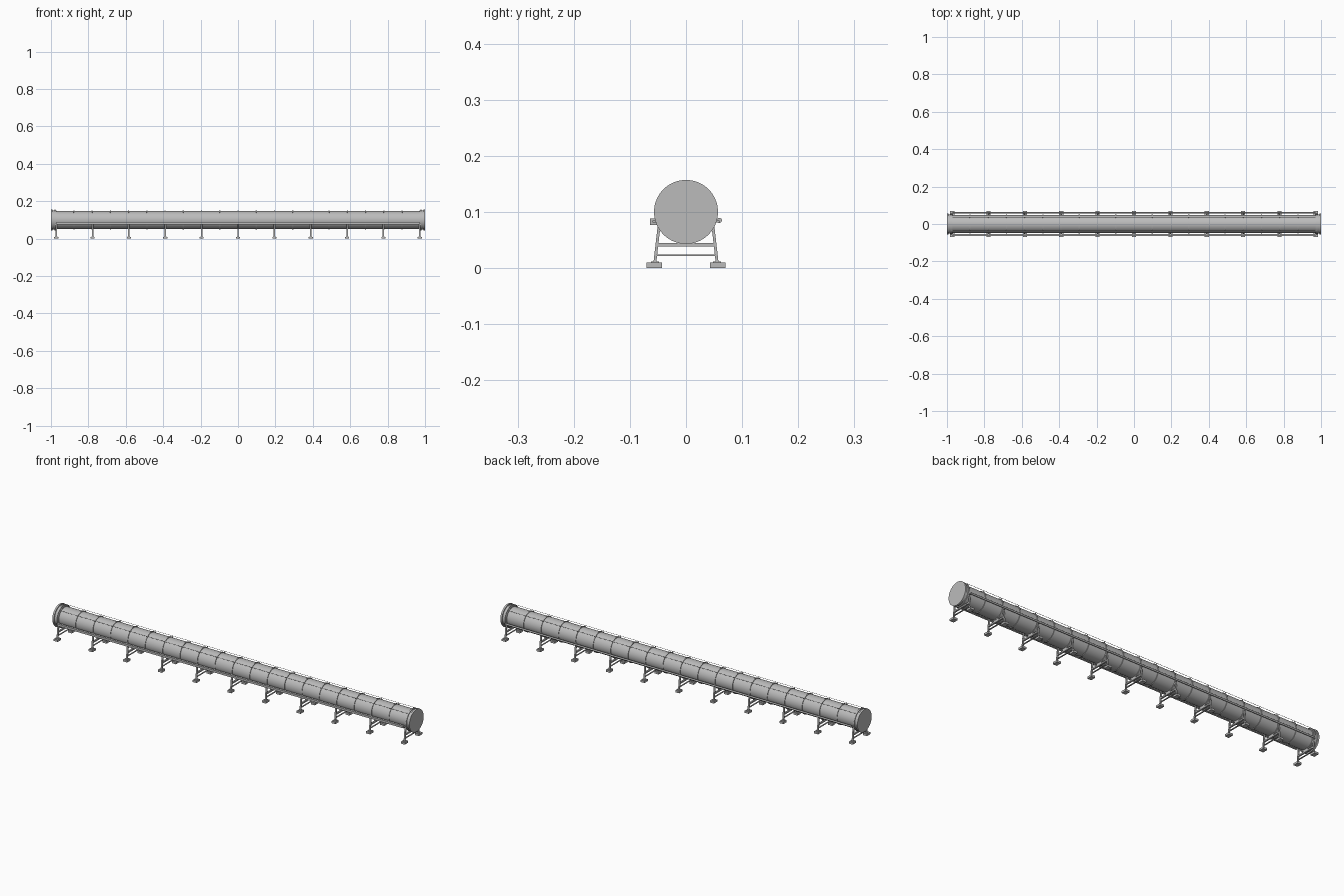
import bpy
from math import pi, radians, sin, cos
from mathutils import Vector

if "Cube" in bpy.data.objects:
    bpy.data.objects.remove(bpy.data.objects["Cube"], do_unlink=True)

steel = bpy.data.materials.new("steel_grey")
steel.use_nodes = True
steel.diffuse_color = (0.5, 0.5, 0.5, 1)
steel.node_tree.nodes["Principled BSDF"].inputs["Base Color"].default_value = (0.5, 0.5, 0.5, 1)

AXIS_Z = 0.1
TUBE_R = 0.048


def finish(name):
    ob = bpy.context.object
    ob.name = name
    ob.data.materials.append(steel)
    return ob


def disc(name, x0, x1, radius, y=0, z=AXIS_Z, sides=64):
    """Solid cylinder lying along x."""
    bpy.ops.mesh.primitive_cylinder_add(
        vertices=sides, radius=radius, depth=abs(x1 - x0),
        location=((x0 + x1) / 2, y, z), rotation=(0, pi / 2, 0))
    ob = finish(name)
    bpy.ops.object.shade_smooth_by_angle(angle=radians(35))
    return ob


def box(name, centre, size, tilt=0):
    bpy.ops.mesh.primitive_cube_add(size=1, location=centre, rotation=(tilt, 0, 0))
    ob = finish(name)
    ob.scale = size
    return ob


def beam(name, x, a, b, width, thick):
    """Bar in a yz plane between two (y, z) points."""
    a, b = Vector((x, *a)), Vector((x, *b))
    d = b - a
    ob = box(name, (a + b) / 2, (width, thick, d.length))
    ob.rotation_mode = 'QUATERNION'
    ob.rotation_quaternion = Vector((0, 0, 1)).rotation_difference(d)
    return ob


# Main tube and its closed, flanged ends
disc("main_tube", -0.99, 0.99, TUBE_R)
for s, side in ((-1, "right"), (1, "left")):
    disc(side + "_end_plate", s * 0.991, s, 0.057)
    disc(side + "_end_sleeve", s * 0.97, s * 0.992, 0.052)
    disc(side + "_end_flange", s * 0.975, s * 0.982, 0.056)

# Stiffening rings and the posts that carry the thin top lines
LINE_R = 0.056
line_angle = radians(50)
for i in range(1, 20):
    x = -0.975 + 0.0975 * i
    disc("stiffening_ring", x - 0.003, x + 0.003, 0.051)
    for s in (-1, 1):
        c, h = s * cos(line_angle), sin(line_angle)
        beam("line_post", x, (TUBE_R * c, AXIS_Z + TUBE_R * h),
             (LINE_R * c, AXIS_Z + LINE_R * h), 0.002, 0.002)

for s, side in ((-1, "front"), (1, "back")):
    disc(side + "_top_line", -0.975, 0.975, 0.0008, s * LINE_R * cos(line_angle),
         AXIS_Z + LINE_R * sin(line_angle), 8)

# Square cable tray on the front, round service pipe on the back
box("cable_tray", (0, -0.0585, 0.0825), (1.94, 0.011, 0.011))
disc("service_pipe", -0.97, 0.97, 0.0045, 0.0595, 0.085, 16)

# Support stands
for i in range(11):
    x = -0.972 + 0.1944 * i
    for s in (-1, 1):
        box("foot_pad", (x, s * 0.0565, 0.005), (0.022, 0.027, 0.01))
        box("foot_plate", (x, s * 0.0555, 0.011), (0.013, 0.014, 0.002))
        beam("leg", x, (s * 0.0555, 0.01), (s * 0.0465, 0.088), 0.008, 0.005)
        beam("side_bracket", x, (s * 0.044, 0.083), (s * 0.06, 0.083), 0.006, 0.004)
    box("upper_cross_bar", (x, 0, 0.0415), (0.008, 0.102, 0.007))
    box("lower_cross_bar", (x, 0, 0.023), (0.006, 0.106, 0.003))
    box("saddle", (x, 0, 0.049), (0.008, 0.03, 0.01))
